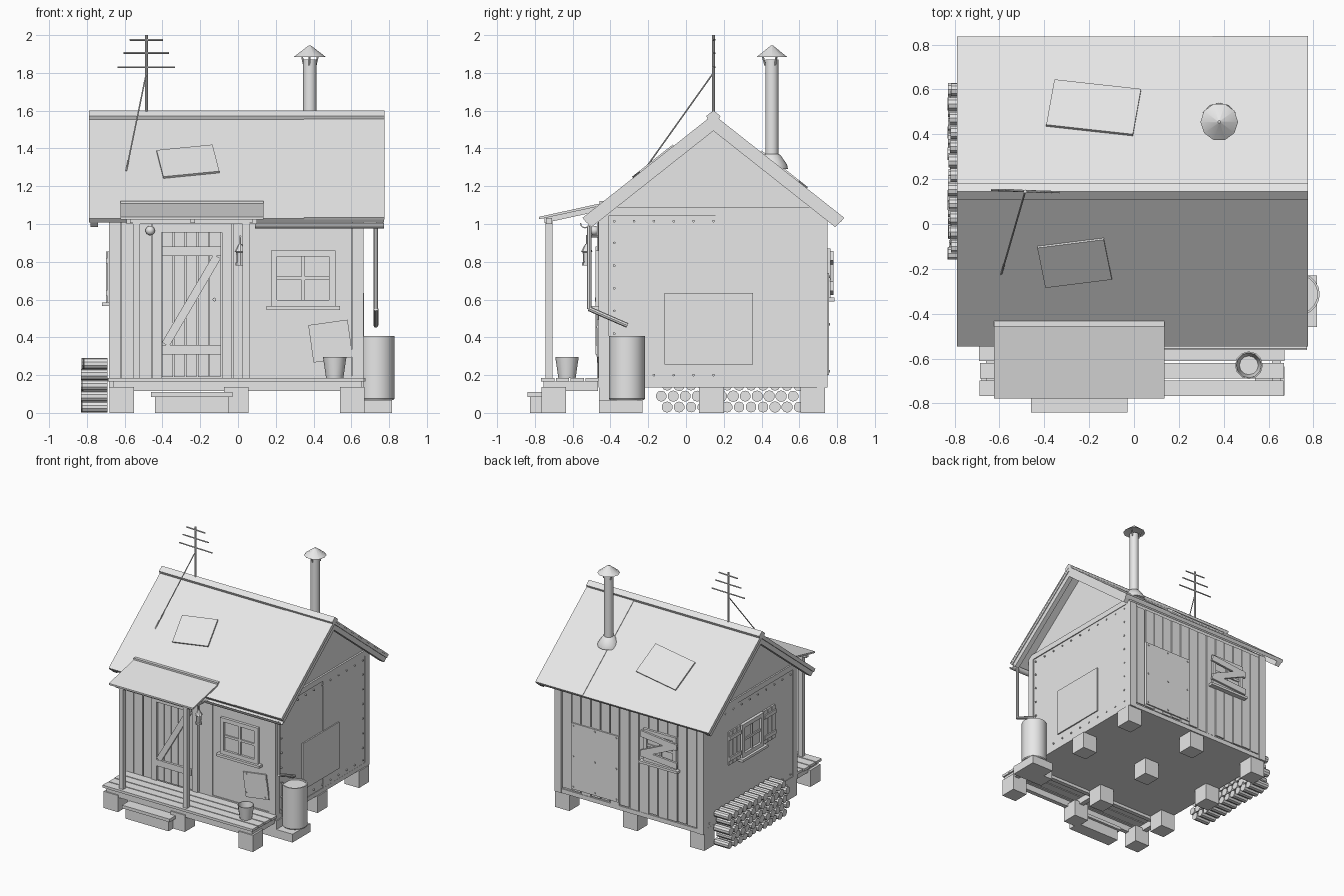
import bpy, bmesh, math, random
from mathutils import Matrix, Vector

if "Cube" in bpy.data.objects:
    bpy.data.objects.remove(bpy.data.objects["Cube"])
random.seed(4)
GREY = bpy.data.materials.new("plain_grey")
GREY.diffuse_color = (0.8, 0.8, 0.8, 1)
GREY.use_nodes = True
GREY.node_tree.nodes["Principled BSDF"].inputs["Base Color"].default_value = GREY.diffuse_color
I = Matrix.Identity(4)


def make(name, bm):
    bmesh.ops.recalc_face_normals(bm, faces=bm.faces)
    for f in bm.faces:
        f.smooth = True
    for e in bm.edges:
        e.smooth = e.is_manifold and e.calc_face_angle(0) < 0.6
    me = bpy.data.meshes.new(name)
    bm.to_mesh(me)
    bm.free()
    me.materials.append(GREY)
    bpy.context.collection.objects.link(bpy.data.objects.new(name, me))


def bx(bm, x0, x1, y0, y1, z0, z1, M=I):
    m = Matrix.Translation(((x0+x1)/2, (y0+y1)/2, (z0+z1)/2)) @ Matrix.Diagonal((x1-x0, y1-y0, z1-z0, 1))
    bmesh.ops.create_cube(bm, size=1, matrix=M @ m)


def rod(bm, p, q, r, r2=None, n=8, caps=True):
    p, q = Vector(p), Vector(q)
    m = Matrix.Translation((p+q)/2) @ (q-p).to_track_quat('Z', 'Y').to_matrix().to_4x4()
    bmesh.ops.create_cone(bm, cap_ends=caps, segments=n, radius1=r, radius2=r if r2 is None else r2,
                          depth=(q-p).length, matrix=m)


def boxes(name, items, M=I):
    bm = bmesh.new()
    for b in items:
        bx(bm, *b, M)
    make(name, bm)


def rods(name, items):
    bm = bmesh.new()
    for b in items:
        rod(bm, *b)
    make(name, bm)


def extrude_x(name, pts, x0, x1):
    bm = bmesh.new()
    f = bm.faces.new([bm.verts.new((x0, y, z)) for y, z in pts])
    g = bmesh.ops.extrude_face_region(bm, geom=[f])['geom']
    bmesh.ops.translate(bm, vec=(x1-x0, 0, 0), verts=[v for v in g if isinstance(v, bmesh.types.BMVert)])
    make(name, bm)


def lathe(name, x, y, prof, n):
    bm = bmesh.new()
    rings = [[bm.verts.new((x+r*math.cos(2*math.pi*i/n), y+r*math.sin(2*math.pi*i/n), z)) for i in range(n)]
             for r, z in prof]
    for a, b in zip(rings, rings[1:]):
        for i in range(n):
            bm.faces.new((a[i], a[(i+1) % n], b[(i+1) % n], b[i]))
    bm.faces.new(rings[0])
    bm.faces.new(rings[-1])
    make(name, bm)


def wall(x, y, z, deg):  # local frame: x along the wall, -y outward
    return Matrix.Translation((x, y, z)) @ Matrix.Rotation(math.radians(deg), 4, 'Z')


# house body and floor
RY, RZ, SL = 0.145, 1.575, 0.79
extrude_x("house_body", [(-.45, .14), (-.45, 1.06), (RY, 1.53), (.735, 1.06), (.735, .14)], -.67, .65)
boxes("floor_slab", [(-.68, .66, -.46, .745, .135, .17)])
boxes("corner_boards", [(x, x+.06, y, y+.055, .135, 1.05) for x in (-.682, .604) for y in (-.463, .694)])
boxes("gable_trim", [(.64, .664, -.46, .74, 1.045, 1.09), (-.682, -.66, -.46, .74, 1.045, 1.09)])


# roof
def chevron(name, y0, y1, lo, hi, x0, x1, dy=.035):
    R = lambda y: RZ-SL*abs(y-RY)
    extrude_x(name, [(y0, R(y0)+hi), (RY, RZ+hi), (y1, R(y1)+hi), (y1-dy, R(y1-dy)+lo), (RY, RZ+lo),
                     (y0+dy, R(y0+dy)+lo)], x0, x1)


chevron("roof", -.545, .835, -.035, 0, -.788, .774, .017)
chevron("roof_sheet_overlap", -.547, .837, -.01, .005, .35, .776, .006)
chevron("ridge_cap", .108, .182, -.005, .026, -.79, .776, .01)
chevron("left_bargeboard", -.535, .825, -.082, -.02, -.78, -.74)
chevron("right_bargeboard", -.535, .825, -.082, -.02, .73, .768)


def roof_patch(name, x, y, w, l, deg):
    s = 1 if y > RY else -1
    M = (Matrix.Translation((x, y, RZ-SL*abs(y-RY))) @ Matrix.Rotation(-s*math.atan(SL), 4, 'X')
         @ Matrix.Rotation(math.radians(deg), 4, 'Z'))
    boxes(name, [(-w/2, w/2, -l/2, l/2, -.003, .012)], M)


roof_patch("front_roof_patch", -.265, -.17, .3, .23, 9)
roof_patch("back_roof_patch", -.18, .515, .39, .26, -8)

# chimney and antenna
lathe("chimney_pipe", .38, .455, [(.035, 1.3), (.035, 1.87)], 12)
lathe("chimney_flashing", .38, .455, [(.085, 1.29), (.08, 1.315), (.045, 1.365), (.035, 1.37)], 12)
lathe("chimney_cap", .38, .455, [(.07, 1.89), (.084, 1.885), (.006, 1.945)], 10)
rods("cap_struts", [((.38+.036*math.cos(a), .455+.036*math.sin(a), 1.84),
                     (.38+.05*math.cos(a), .455+.05*math.sin(a), 1.895), .005) for a in (.5, 2.6, 4.7)])
rods("antenna", [((-.485, RY, 1.56), (-.485, RY, 2), .008),
                 ((-.485, RY, 1.8), (-.592, -.225, 1.28), .004)] +
     [((-.485-w, .152, z), (-.485+w, .142, z), .005) for w, z in ((.088, 1.975), (.12, 1.905), (.152, 1.83))])

# concrete piers
boxes("piers", [(x-.065, x+.065, y-.065, y+.065, 0, .136) for x in (-.615, -.01, .605)
                for y in (.67, .135, -.395, -.70)])

# porch deck, step, posts and roof
boxes("deck_planks", [(-.685+random.uniform(-.006, .006), .672+random.uniform(-.006, .006),
                       -.767+i*.078, -.767+i*.078+.07, .165, .185) for i in range(4)])
boxes("deck_frame", [(-.66, .655, -.755, -.72, .115, .165), (-.66, .655, -.5, -.465, .115, .165)] +
      [(x-.02, x+.02, -.75, -.465, .115, .165) for x in (-.64, -.01, .635)])
boxes("front_step", [(-.46, -.03, -.84, -.70, .085, .11), (-.44, -.05, -.825, -.72, 0, .085)])
boxes("porch_posts", [(x-.019, x+.019, -.745, -.707, .18, 1.03) for x in (-.537, .042)])
boxes("porch_beam", [(-.59, .1, -.742, -.71, 1.0, 1.032)])
extrude_x("porch_roof", [(-.778, 1.025), (-.778, 1.038), (-.44, 1.112), (-.44, 1.098)], -.623, .136)
boxes("porch_roof_batten", [(-.623, .136, -.457, -.433, 1.095, 1.122)])
for x in (-.56, -.24, .065):
    extrude_x("porch_rafter", [(-.75, 1.005), (-.75, 1.033), (-.45, 1.098), (-.45, 1.07)], x-.012, x+.012)


# plank cladding
def planks(name, u0, u1, n, M, z1=1.03):
    w = (u1-u0)/n
    boxes(name, [(u0+i*w+.004, u0+(i+1)*w-.004, -random.uniform(.007, .013), .01,
                  .17+random.uniform(0, .015), z1) for i in range(n)], M)


FRONT, BACK = wall(0, -.45, 0, 0), wall(0, .735, 0, 180)
RIGHT, LEFT = wall(.65, 0, 0, 90), wall(-.67, 0, 0, -90)
planks("front_planks_left", -.62, -.455, 2, FRONT)
planks("front_planks_right", -.03, .06, 1, FRONT)
planks("back_planks", -.6, .62, 14, BACK)
boxes("front_metal_sheet", [(.09, .6, -.008, .01, .19, 1.0)], FRONT)
boxes("front_trim", [(.06, .095, -.015, .01, .17, 1.02), (.095, .61, -.013, .01, .17, .195)], FRONT)
boxes("right_metal_sheets", [(-.408, .16, -.006, .01, .17, 1.045), (.155, .694, -.009, .01, .17, 1.045)], RIGHT)
boxes("left_metal_sheets", [(-.694, -.3, -.009, .01, .17, 1.045), (-.31, .408, -.006, .01, .17, 1.045)], LEFT)
boxes("right_wall_patch", [(-.115, .355, -.017, .01, .255, .635)], RIGHT)
boxes("back_wall_patch", [(-.51, -.08, -.022, .01, .2, .74)], BACK)
boxes("front_wall_patch", [(-.105, .105, -.02, .01, -.1, .1)],
      wall(.49, -.45, .38, 0) @ Matrix.Rotation(math.radians(-8), 4, 'Y'))

# rivets on the metal
riv = [((.655, -.38+i*.105, z), (.665, -.38+i*.105, z), .007) for i in range(11) for z in (.2, 1.015)]
riv += [((.655, y, .3+i*.12), (.665, y, .3+i*.12), .007) for i in range(6) for y in (-.38, .67)]
riv += [((-.675, -.38+i*.105, z), (-.684, -.38+i*.105, z), .007) for i in range(11) for z in (.2, 1.015)]
riv += [((x, .74, z), (x, .763, z), .007) for x in (.1, .295, .49) for z in (.22, .47, .72)]
riv += [((.49+a, -.45, .38+b), (.49+a, -.474, .38+b), .006) for a in (-.085, .085) for b in (-.075, .075)]
rods("rivets", riv)

# door with Z brace
boxes("door_frame", [(-.455, -.405, -.022, .01, .185, 1.0), (-.085, -.035, -.022, .01, .185, 1.0),
                     (-.455, -.035, -.022, .01, .955, 1.01)], FRONT)
boxes("door_planks", [(-.402+i*.063, -.402+i*.063+.057, -.012, .01, .19, .955) for i in range(5)], FRONT)
boxes("door_battens", [(-.403, -.09, -.03, -.008, z, z+.05) for z in (.31, .83)], FRONT)
boxes("door_brace", [(-.27, .27, -.028, -.008, -.022, .022)],
      wall(-.247, -.45, .595, 0) @ Matrix.Rotation(-math.atan2(.46, .27), 4, 'Y'))
rods("door_knob", [((-.125, -.45, .6), (-.125, -.482, .6), .01)])


# windows
def window(name, M, w=.17, h=.148):
    t = .032
    boxes(name+"_frame", [(-w, w, -.03, .01, h-t, h), (-w, w, -.03, .01, -h, -h+t),
                          (-w, -w+t, -.03, .01, -h, h), (w-t, w, -.03, .01, -h, h),
                          (-.009, .009, -.022, .01, -h, h), (-w, w, -.022, .01, -.009, .009)], M)
    boxes(name+"_glass", [(-w+t, w-t, -.012, .01, -h+t, h-t)], M)
    boxes(name+"_sill", [(-w-.025, w+.025, -.05, .01, -h-.02, -h)], M)


window("front_window", wall(.345, -.45, .713, 0))
LW = wall(-.67, .13, .72, -90)
window("left_window", LW, .14, .135)
for s in (-1, 1):  # shutters
    a, b = sorted((s*.15, s*.3))
    boxes("left_shutter", [(a+i*.051, a+i*.051+.046, -.02, .01, -.135, .135) for i in range(3)] +
          [(a, b, -.03, -.015, z, z+.03) for z in (-.1, .07)], LW)
BW = wall(-.295, .735, .74, 180)
window("back_window", BW, .15, .13)
for z, d in ((.075, 6), (0, -24), (-.08, 4)):  # boards nailed over the window
    boxes("window_board", [(-.165, .165, -.045, -.028, -.025, .025)],
          BW @ Matrix.Translation((0, 0, z)) @ Matrix.Rotation(math.radians(d), 4, 'Y'))

# lantern and bulb
rods("lantern_bracket", [((.012, -.45, .935), (.012, -.53, .935), .006), ((.012, -.525, .935), (.012, -.525, .89), .004)])
lathe("lantern", .012, -.525, [(.026, .78), (.026, .795), (.019, .797), (.022, .85), (.03, .855), (.008, .895)], 8)
bm = bmesh.new()
bmesh.ops.create_uvsphere(bm, u_segments=12, v_segments=8, radius=.025, matrix=Matrix.Translation((-.465, -.485, .965)))
make("porch_bulb", bm)

# gutter and downspout
arc = [math.pi*(1+i/6) for i in range(7)]
extrude_x("gutter", [(-.535+.026*math.cos(a), 1.005+.028*math.sin(a)) for a in arc] +
          [(-.535+.02*math.cos(a), 1.005+.022*math.sin(a)) for a in reversed(arc)], .09, .772)
rods("downspout", [((.73, -.512, .99), (.73, -.512, .55), .012), ((.73, -.515, .552), (.73, -.31, .463), .013)])

# rain barrel, pad and bucket
boxes("barrel_pad", [(.62, .815, -.46, -.23, 0, .068)])
lathe("rain_barrel", .733, -.313, [(.09, .068), (.095, .075), (.095, .408), (.085, .408), (.085, .395)], 20)
lathe("bucket", .512, -.63, [(.046, .186), (.062, .295), (.056, .295), (.042, .195)], 12)

# stacked firewood
logs = []
for row in range(5):
    for i in range(12):
        y = -.1+i*.0635-(row % 2)*.031
        e = random.uniform(-.008, .008)
        z = .031+row*.0575
        logs.append(((-.824+e, y, z), (-.69, y, z), random.uniform(.028, .031), None, 10))
rods("firewood", logs)
